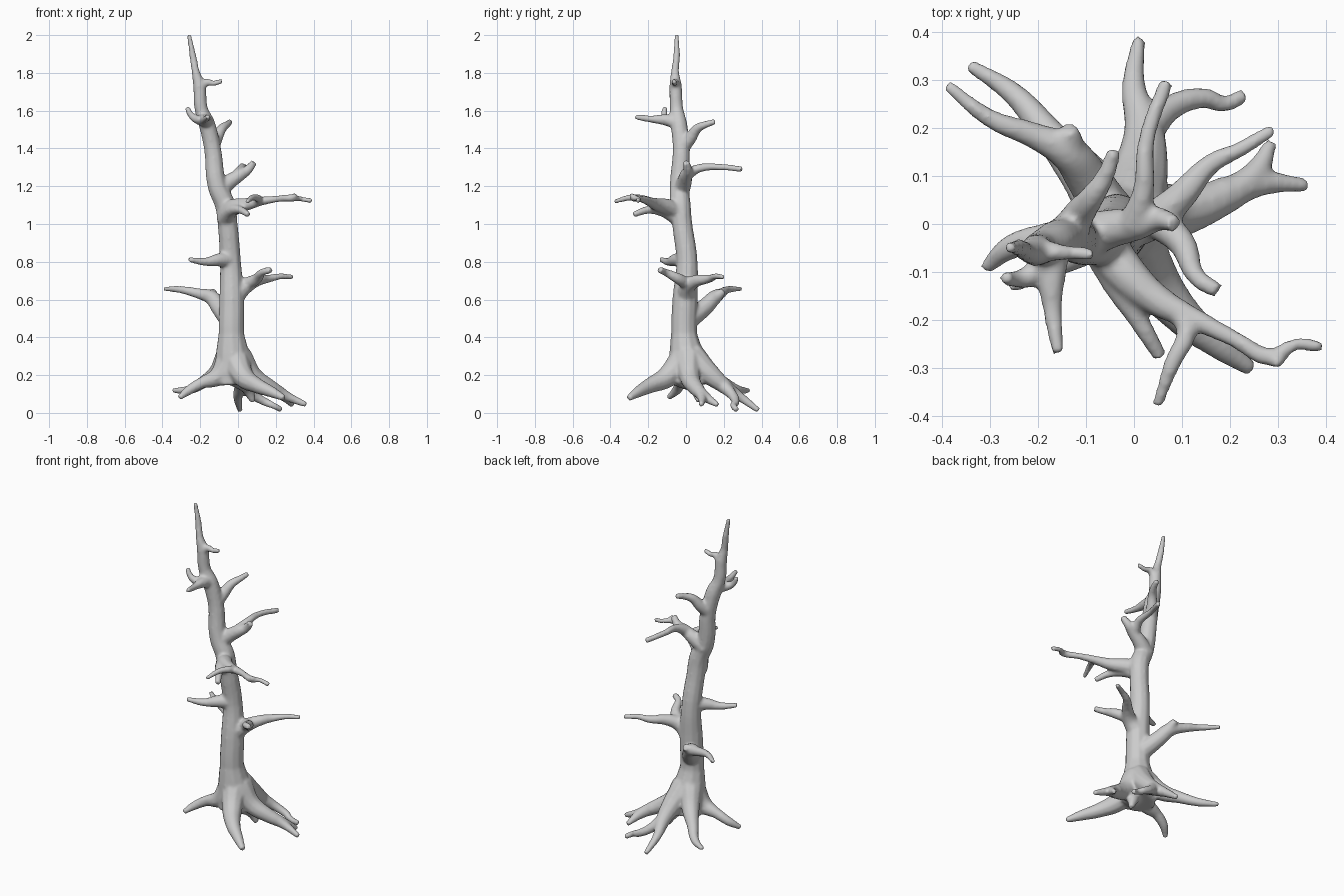
import bpy

curve = bpy.data.curves.new("dead_tree", 'CURVE')
curve.dimensions = '3D'
curve.bevel_depth = 1.0
curve.bevel_resolution = 3
curve.resolution_u = 5
curve.use_fill_caps = True


def limb(*pts):
    """Tapered tube through (x, y, z, radius) points."""
    s = curve.splines.new('BEZIER')
    s.bezier_points.add(len(pts) - 1)
    for p, (x, y, z, r) in zip(s.bezier_points, pts):
        p.co = (x, y, z)
        p.radius = r
    for p in s.bezier_points:
        p.handle_left_type = p.handle_right_type = 'AUTO'


# trunk
limb((-.02, .01, .15, .10), (-.025, .01, .22, .105), (-.03, 0, .32, .09), (-.035, -.01, .42, .07),
     (-.033, -.005, .6, .068), (-.04, .005, .8, .057), (-.055, -.02, 1.0, .054),
     (-.068, -.03, 1.1, .056), (-.11, -.035, 1.2, .052), (-.135, -.025, 1.4, .046),
     (-.165, -.038, 1.53, .045), (-.195, -.05, 1.61, .036), (-.205, -.055, 1.73, .034),
     (-.225, -.058, 1.81, .021), (-.237, -.05, 1.88, .019), (-.26, -.05, 2.003, .012))

# roots: front right, left, back left
limb((-.02, 0, .30, .08), (.03, -.10, .19, .058), (.10, -.19, .145, .042),
     (.18, -.255, .11, .03), (.245, -.303, .078, .017))
limb((-.05, -.01, .27, .07), (-.11, -.025, .19, .05), (-.19, -.03, .16, .031),
     (-.26, -.05, .12, .026), (-.31, -.093, .08, .015))
limb((-.05, .03, .30, .07), (-.11, .11, .21, .05), (-.18, .19, .165, .034),
     (-.25, .27, .125, .025), (-.345, .333, .118, .014))
# forked root, right
limb((.0, .01, .29, .08), (.08, .02, .19, .055), (.17, .05, .135, .042),
     (.245, .095, .09, .031), (.287, .17, .04, .014))
limb((.18, .06, .13, .038), (.28, .085, .078, .024), (.362, .08, .043, .015))
# forked root, back
limb((-.01, .03, .30, .075), (.015, .12, .21, .058), (.02, .20, .145, .042),
     (0, .28, .09, .026), (.01, .385, .012, .015))
limb((.02, .19, .15, .04), (.08, .245, .095, .027), (.15, .262, .055, .022),
     (.185, .25, .04, .018), (.23, .268, .016, .016))
# short root stub underneath, front
limb((0, -.02, .2, .07), (.05, .05, .13, .035), (.08, .07, .06, .016))

# low left branch with stub
limb((-.05, .02, .50, .055), (-.10, .10, .56, .046), (-.14, .15, .61, .04),
     (-.21, .185, .632, .028), (-.30, .22, .652, .02), (-.39, .29, .657, .013))
limb((-.13, .14, .60, .038), (-.135, .20, .645, .02))
# right forked branch
limb((-.02, 0, .62, .055), (.04, .01, .67, .042), (.10, .06, .70, .032),
     (.16, .125, .71, .022), (.22, .155, .722, .017), (.292, .198, .72, .014))
limb((.04, .01, .68, .036), (.10, -.04, .71, .03), (.13, -.11, .745, .02),
     (.175, -.14, .757, .018))
# left stub
limb((-.04, 0, .81, .05), (-.10, -.05, .81, .036), (-.17, -.09, .80, .023),
     (-.26, -.132, .812, .014))
# front forked branch
limb((-.07, -.03, 1.06, .05), (-.02, -.10, 1.09, .045), (.05, -.16, 1.105, .034),
     (.12, -.195, 1.12, .024), (.21, -.24, 1.133, .018), (.29, -.278, 1.138, .02),
     (.33, -.253, 1.133, .014), (.392, -.255, 1.122, .014))
limb((.28, -.27, 1.138, .018), (.305, -.295, 1.155, .012))
limb((.09, -.18, 1.11, .026), (.11, -.22, 1.13, .022), (.08, -.29, 1.14, .018),
     (.048, -.38, 1.118, .012))
limb((-.07, -.03, 1.03, .05), (-.035, -.12, 1.07, .034), (.01, -.20, 1.075, .022),
     (.055, -.277, 1.05, .016))
# upper right forked branch
limb((-.11, -.03, 1.17, .05), (-.05, -.01, 1.22, .042), (.01, 0, 1.26, .034),
     (.05, .01, 1.285, .026), (.086, 0, 1.328, .018))
limb((0, 0, 1.26, .034), (.02, .07, 1.295, .023), (.025, .17, 1.302, .018),
     (.068, .298, 1.29, .016))
# back branch
limb((-.14, -.03, 1.40, .044), (-.115, .02, 1.45, .034), (-.085, .06, 1.505, .026),
     (-.06, .10, 1.525, .02), (-.04, .155, 1.542, .015))
# front twigs
limb((-.165, -.03, 1.53, .04), (-.172, -.10, 1.55, .032), (-.17, -.18, 1.555, .02),
     (-.158, -.27, 1.567, .014))
limb((-.175, -.07, 1.55, .036), (-.22, -.11, 1.555, .024), (-.25, -.115, 1.578, .018),
     (-.27, -.112, 1.62, .014))
# top twig
limb((-.205, -.055, 1.72, .033), (-.165, -.058, 1.75, .02), (-.13, -.06, 1.745, .015),
     (-.084, -.063, 1.757, .014))

tree = bpy.data.objects.new("dead_tree", curve)
bpy.context.collection.objects.link(tree)
bpy.context.view_layer.objects.active = tree
tree.select_set(True)
bpy.ops.object.convert(target='MESH')
tree = bpy.context.object

# fuse limbs into one skin and soften the joints
rm = tree.modifiers.new("fuse", 'REMESH')
rm.mode = 'VOXEL'
rm.voxel_size = 0.008
rm.use_smooth_shade = True
sm = tree.modifiers.new("soften", 'SMOOTH')
sm.factor = 0.5
sm.iterations = 7
